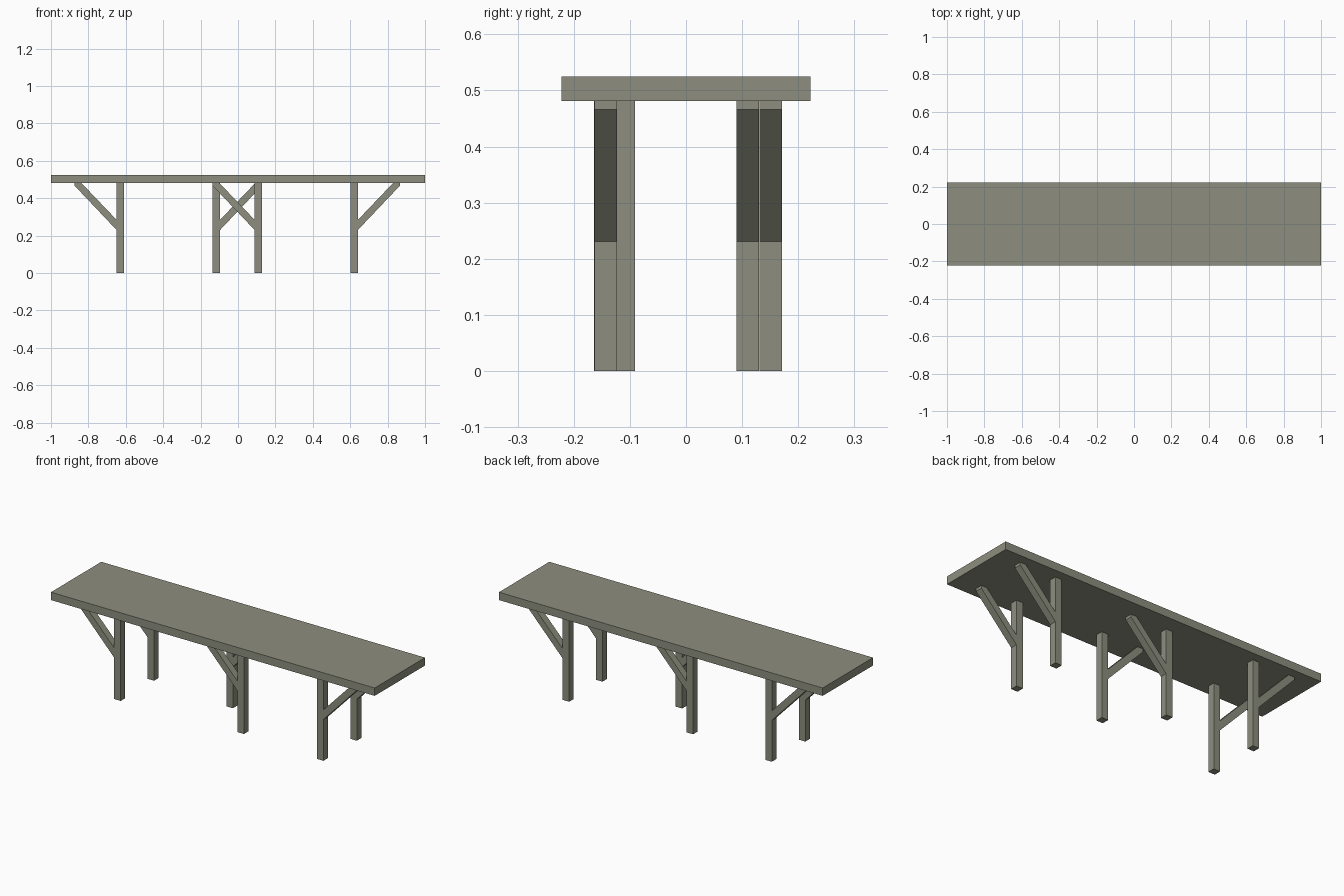
import bpy
import bmesh

cube = bpy.data.objects.get("Cube")
if cube:
    bpy.data.objects.remove(cube, do_unlink=True)

wood = bpy.data.materials.new("weathered_grey_wood")
wood.use_nodes = True
colour = (0.27, 0.275, 0.21, 1)
wood.diffuse_color = colour
wood.node_tree.nodes["Principled BSDF"].inputs["Base Color"].default_value = colour


def extrude_profile(name, profile, y0, y1):
    """Extrude an (x, z) outline from y0 to y1."""
    bm = bmesh.new()
    face = bm.faces.new([bm.verts.new((x, y0, z)) for x, z in profile])
    side = bmesh.ops.extrude_face_region(bm, geom=[face])
    verts = [g for g in side["geom"] if isinstance(g, bmesh.types.BMVert)]
    bmesh.ops.translate(bm, verts=verts, vec=(0, y1 - y0, 0))
    bmesh.ops.recalc_face_normals(bm, faces=bm.faces)
    mesh = bpy.data.meshes.new(name)
    bm.to_mesh(mesh)
    bm.free()
    mesh.materials.append(wood)
    obj = bpy.data.objects.new(name, mesh)
    bpy.context.collection.objects.link(obj)
    return obj


def box(name, x0, x1, y0, y1, z0, z1):
    return extrude_profile(name, [(x0, z0), (x1, z0), (x1, z1), (x0, z1)], y0, y1)


UNDER = 0.481   # underside of the top
HALF = 0.02     # half the thickness of a leg

# Table top
box("table_top", -1, 1, -0.222, 0.222, UNDER, 0.525)

# Brace outline: distance out from the leg face, height
brace_outline = [(0, 0.231), (0.223, 0.466), (0.223, UNDER), (0.187, UNDER), (0, 0.285)]

# Legs: name, x, y, direction in which the brace leans
legs = [
    ("front_right", -0.63, -0.144, -1),
    ("back_right", -0.63, 0.151, -1),
    ("front_middle", 0.108, -0.111, -1),
    ("back_middle", -0.115, 0.11, 1),
    ("front_left", 0.622, -0.143, 1),
    ("back_left", 0.622, 0.151, 1),
]
for name, x, y, way in legs:
    y0, y1 = y - HALF, y + HALF
    box(name + "_leg", x - HALF, x + HALF, y0, y1, 0, UNDER)
    outline = [(x + way * (HALF + d), z) for d, z in brace_outline]
    extrude_profile(name + "_brace", outline, y0, y1)
